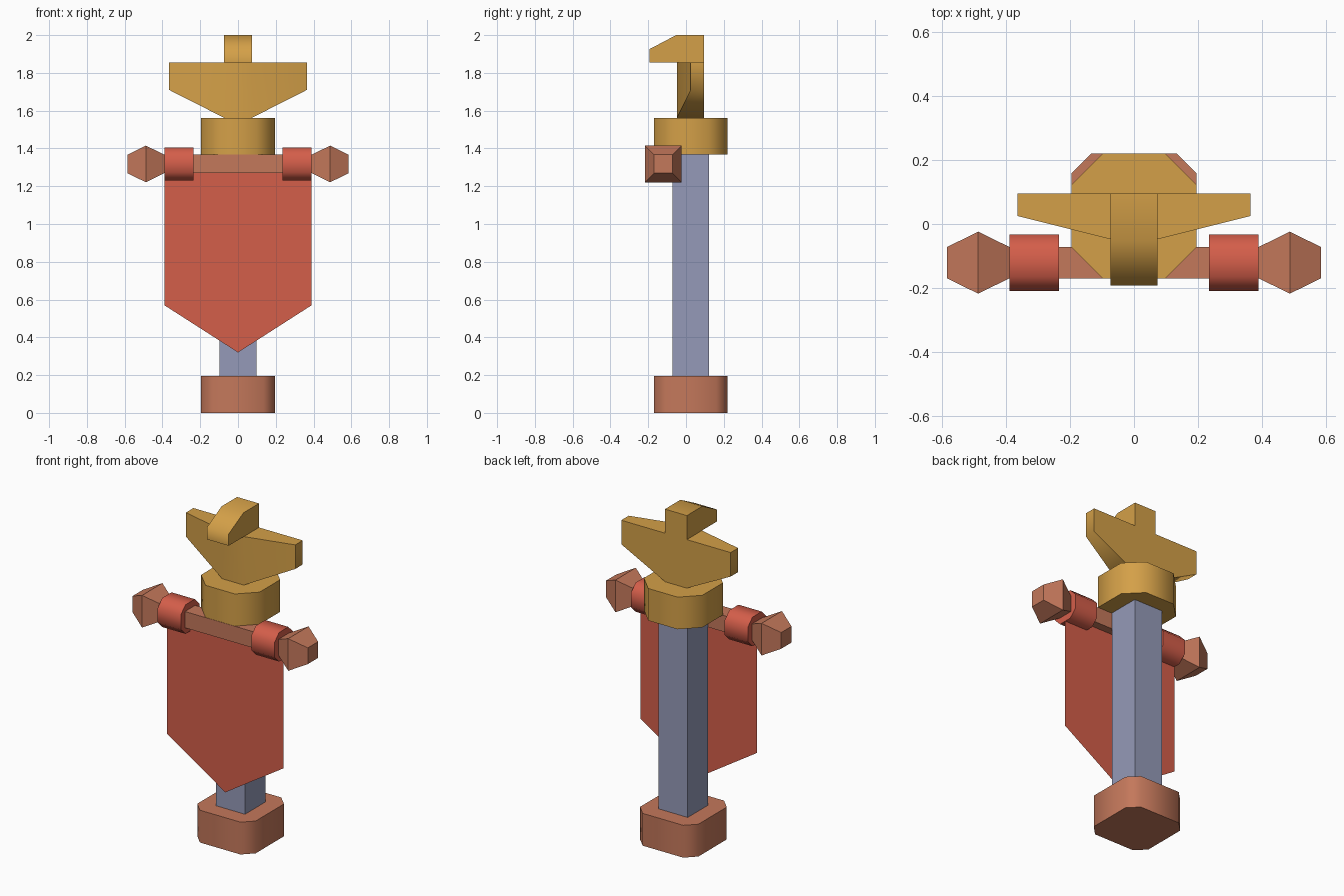
import bpy, bmesh, math
from mathutils import Vector

if "Cube" in bpy.data.objects:
    bpy.data.objects.remove(bpy.data.objects["Cube"])


def material(name, rgb):
    m = bpy.data.materials.new(name)
    lin = [((c / 255 + 0.055) / 1.055) ** 2.4 for c in rgb]
    m.diffuse_color = (*lin, 1)
    m.use_nodes = True
    m.node_tree.nodes["Principled BSDF"].inputs["Base Color"].default_value = m.diffuse_color
    return m


GOLD = material("gold", (212, 160, 72))
RED = material("red cloth", (212, 94, 74))
BROWN = material("copper brown", (196, 120, 91))
STEEL = material("blue grey", (149, 154, 184))


def finish(name, bm, mat, smooth=0):
    bmesh.ops.recalc_face_normals(bm, faces=bm.faces)
    me = bpy.data.meshes.new(name)
    bm.to_mesh(me)
    bm.free()
    me.materials.append(mat)
    ob = bpy.data.objects.new(name, me)
    bpy.context.collection.objects.link(ob)
    if smooth:
        bpy.ops.object.select_all(action='DESELECT')
        ob.select_set(True)
        bpy.context.view_layer.objects.active = ob
        bpy.ops.object.shade_smooth_by_angle(angle=math.radians(smooth))
    return ob


def prism(points, axis, lo, hi):
    """Extrude a 2D outline along an axis from lo to hi."""
    place = {'x': lambda a, b, t: (t, a, b),
             'y': lambda a, b, t: (a, t, b),
             'z': lambda a, b, t: (a, b, t)}[axis]
    bm = bmesh.new()
    face = bm.faces.new([bm.verts.new(place(a, b, lo)) for a, b in points])
    new = bmesh.ops.extrude_face_region(bm, geom=[face])['geom']
    bmesh.ops.translate(bm, verts=[v for v in new if isinstance(v, bmesh.types.BMVert)],
                        vec=Vector(place(0, 0, hi - lo)))
    return bm


def chamfered(cx, cy, h, c):
    """Square outline of half size h with corners cut by c."""
    k = h - c
    return [(cx + a, cy + b) for a, b in
            [(h, -k), (h, k), (k, h), (-k, h), (-h, k), (-h, -k), (-k, -h), (k, -h)]]


PY = 0.025            # pole centre in y
BY, BZ = -0.121, 1.318  # crossbar centre

# Base, pole and collar
finish("base", prism(chamfered(0, PY, 0.195, 0.06), 'z', 0, 0.195), BROWN, 65)
h = 0.097
finish("pole", prism([(-h, PY - h), (h, PY - h), (h, PY + h), (-h, PY + h)],
                     'z', 0.195, 1.37), STEEL)
finish("collar", prism(chamfered(0, PY, 0.195, 0.097), 'z', 1.368, 1.562), GOLD, 65)

# Crossbar with a faceted finial at each end
bm = bmesh.new()
rings = []
for x, r in [(-0.585, 0.049), (-0.488, 0.097), (-0.39, 0.049),
             (0.39, 0.049), (0.488, 0.097), (0.585, 0.049)]:
    rings.append([bm.verts.new((x, BY + a * r, BZ + b * r))
                  for a, b in [(-1, -1), (1, -1), (1, 1), (-1, 1)]])
for r0, r1 in zip(rings, rings[1:]):
    for i in range(4):
        j = (i + 1) % 4
        bm.faces.new((r0[i], r0[j], r1[j], r1[i]))
bm.faces.new(rings[0])
bm.faces.new(rings[-1])
finish("crossbar", bm, BROWN)

# Cloth loops around the bar
for side, lo, hi in [("left", -0.39, -0.235), ("right", 0.235, 0.39)]:
    finish(side + "_cloth_loop", prism(chamfered(BY, BZ, 0.088, 0.044), 'x', lo, hi), RED, 65)

# Hanging banner: a single thin sheet with a pointed hem
bm = bmesh.new()
bm.faces.new([bm.verts.new((x, BY, z)) for x, z in
              [(-0.39, BZ - 0.045), (-0.39, 0.57), (0, 0.32), (0.39, 0.57), (0.39, BZ - 0.045)]])
finish("banner", bm, RED)

# Bird body with tapering wings
bm = prism([(-0.073, 1.562), (0.073, 1.562), (0.365, 1.71), (0.365, 1.855),
            (-0.365, 1.855), (-0.365, 1.71)], 'y', -0.048, 0.096)
for x in (-0.073, 0.073):
    bmesh.ops.bisect_plane(bm, geom=bm.verts[:] + bm.edges[:] + bm.faces[:],
                           plane_co=(x, 0, 0), plane_no=(1, 0, 0), dist=1e-4)
for v in bm.verts:
    if abs(v.co.x) > 0.3 and v.co.y < 0:
        v.co.y = 0.025
finish("bird_wings", bm, GOLD, 65)

# Bird head with beak pointing forward
finish("bird_head", prism([(0.096, 1.855), (0.096, 2.0), (-0.052, 2.0),
                           (-0.193, 1.926), (-0.193, 1.855)], 'x', -0.073, 0.073), GOLD, 65)
